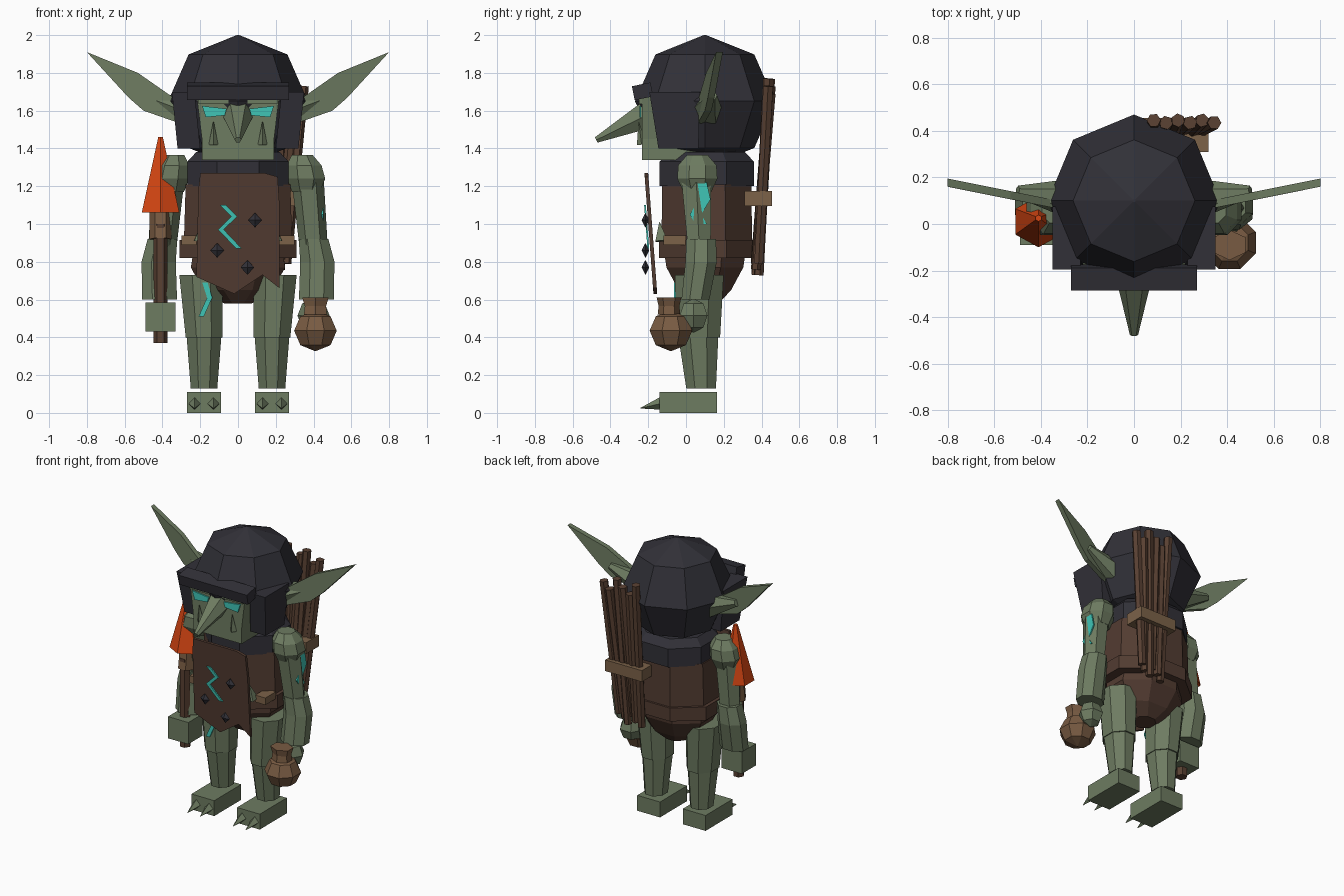
import bpy, bmesh, math
from mathutils import Vector, Matrix


def mat(name, rgb):
    m = bpy.data.materials.new(name)
    m.diffuse_color = (*rgb, 1)
    return m


SKIN = mat("green skin", (0.155, 0.2, 0.12))
HOOD = mat("charcoal cloth", (0.031, 0.03, 0.039))
LEATHER = mat("dark leather", (0.085, 0.045, 0.031))
WOOD = mat("brown wood", (0.1, 0.052, 0.032))
TAN = mat("tan leather", (0.2, 0.122, 0.066))
BAG = mat("bag cloth", (0.19, 0.105, 0.055))
ORANGE = mat("orange blade", (0.66, 0.06, 0.006))
CYAN = mat("turquoise glow", (0.05, 0.56, 0.47))


def make(name, verts, faces, m):
    me = bpy.data.meshes.new(name)
    me.from_pydata([tuple(v) for v in verts], [], faces)
    bm = bmesh.new()
    bm.from_mesh(me)
    bmesh.ops.recalc_face_normals(bm, faces=bm.faces)
    bm.to_mesh(me)
    bm.free()
    me.materials.append(m)
    ob = bpy.data.objects.new(name, me)
    bpy.context.scene.collection.objects.link(ob)
    return ob


def skin_rings(name, rings, m):
    n = len(rings[0])
    verts = [v for r in rings for v in r]
    faces = [tuple(range(n)), tuple(range(len(verts) - n, len(verts)))]
    for k in range(len(rings) - 1):
        for i in range(n):
            j = (i + 1) % n
            faces.append((k * n + i, k * n + j, (k + 1) * n + j, (k + 1) * n + i))
    return make(name, verts, faces, m)


def loft(name, rings, n, m, phase=0.5):
    """Stacked rings of (x, y, z, rx, ry); phase in steps of one side."""
    out = []
    for x, y, z, rx, ry in rings:
        out.append([(x + rx * math.cos((i + phase) * math.tau / n),
                     y + ry * math.sin((i + phase) * math.tau / n), z) for i in range(n)])
    return skin_rings(name, out, m)


def tube(name, p0, p1, r0, r1, n, m):
    p0, p1 = Vector(p0), Vector(p1)
    q = (p1 - p0).to_track_quat('Z', 'Y')
    rings = [[p + q @ Vector((r * math.cos(i * math.tau / n), r * math.sin(i * math.tau / n), 0))
              for i in range(n)] for p, r in ((p0, r0), (p1, r1))]
    return skin_rings(name, rings, m)


def box(name, lo, hi, m, rot=0):
    c = (Vector(lo) + Vector(hi)) / 2
    h = (Vector(hi) - Vector(lo)) / 2
    R = Matrix.Rotation(rot, 3, 'X')
    rings = [[c + R @ Vector((sx * h.x, sy * h.y, sz * h.z))
              for sx, sy in ((-1, -1), (1, -1), (1, 1), (-1, 1))] for sz in (-1, 1)]
    return skin_rings(name, rings, m)


def plate(name, outline, place, thick, m):
    """Flat outline extruded; place(u, v, depth) gives the position."""
    return skin_rings(name, [[place(u, v, d) for u, v in outline] for d in (0, thick)], m)


def zigzag(name, path, half, place, m):
    """Bolt-shaped strip along a path, widened in the u direction."""
    rings = []
    for u, v in path:
        rings.append([place(u - half, v, 0), place(u + half, v, 0),
                      place(u + half, v, 0.009), place(u - half, v, 0.009)])
    return skin_rings(name, rings, m)


def ball(name, c, r, rz, n, m, phase=0.0):
    rings = []
    for a in (-89, -45, 0, 45, 89):
        t = math.radians(a)
        rings.append((c[0], c[1], c[2] + rz * math.sin(t), r * math.cos(t), r * math.cos(t)))
    return loft(name, rings, n, m, phase)


# Hood, brim and collar
ball("hood", (0, 0.1, 1.65), 0.37, 0.35, 8, HOOD)
box("hood_brim", (-0.27, -0.28, 1.665), (0.27, -0.18, 1.74), HOOD, 0.2)
loft("collar", [(0, 0.11, 1.2, 0.29, 0.27), (0, 0.11, 1.33, 0.29, 0.27),
                (0, 0.11, 1.38, 0.24, 0.22)], 8, HOOD)

# Head and nose
loft("head", [(0, -0.08, 1.34, 0.27, 0.215), (0, -0.08, 1.45, 0.27, 0.215),
              (0, -0.08, 1.68, 0.31, 0.215)], 4, SKIN)
tube("nose", (0, -0.2, 1.58), (0, -0.475, 1.445), 0.085, 0.018, 6, SKIN)

# Torso, belt and hips
loft("torso", [(0, 0.11, 0.9, 0.31, 0.26), (0, 0.11, 1.21, 0.3, 0.255)], 8, LEATHER)
loft("belt", [(0, 0.11, 0.82, 0.335, 0.275), (0, 0.11, 0.915, 0.335, 0.275)], 8, LEATHER)
loft("hips", [(0, 0.1, 0.58, 0.08, 0.08), (0, 0.1, 0.65, 0.2, 0.15),
              (0, 0.1, 0.77, 0.27, 0.22), (0, 0.1, 0.83, 0.26, 0.23)], 8, LEATHER)


# Slanted apron with a ragged hem
def on_apron(u, v, d):
    return Vector((u, -0.15 - 0.075 * (v - 0.6) - d, v))


plate("apron", [(-0.22, 0.72), (-0.02, 0.63), (0.13, 0.73), (0.22, 0.66), (0.22, 1.1),
                (0.21, 1.25), (0.14, 1.27), (-0.2, 1.27), (-0.21, 1.18)], on_apron, 0.02, LEATHER)
zigzag("apron_rune", [(-0.08, 1.1), (-0.02, 1.04), (-0.09, 0.97), (0.005, 0.87)], 0.015,
       lambda u, v, d: on_apron(u, v, d + 0.025), CYAN)
for x, z in ((0.09, 1.02), (-0.11, 0.86), (0.05, 0.77)):
    loft("apron_stud", [(x, -0.215, z - 0.038, 0.001, 0.001), (x, -0.215, z, 0.036, 0.02),
                        (x, -0.215, z + 0.038, 0.001, 0.001)], 4, HOOD, 0)

# Mirrored body parts
for s in (-1, 1):
    # ears
    plate("ear", [(0.3, 1.53), (0.5, 1.6), (0.58, 1.67), (0.8, 1.91), (0.53, 1.8), (0.3, 1.64)],
          lambda u, v, d: Vector((s * u, 0.06 + 0.2 * (u - 0.3) + d, v)), 0.035, SKIN)
    tube("ear_root", (s * 0.28, 0.11, 1.6), (s * 0.5, 0.14, 1.68), 0.085, 0.025, 6, SKIN)
    # side flaps of the hood, eyes and tusks
    loft("hood_flap", [(s * 0.26, -0.04, 1.4, 0.085, 0.15), (s * 0.29, -0.06, 1.7, 0.085, 0.19)],
         4, HOOD)
    plate("eye", [(0.07, 1.575), (0.17, 1.565), (0.19, 1.625), (0.06, 1.61)],
          lambda u, v, d: Vector((s * u, -0.238 - d, v)), 0.009, CYAN)
    box("brow", (s * 0.13 - 0.08, -0.25, 1.635), (s * 0.13 + 0.08, -0.2, 1.67), SKIN)
    tube("tusk", (s * 0.13, -0.235, 1.42), (s * 0.13, -0.25, 1.54), 0.025, 0.002, 4, SKIN)
    # belt loops and spikes
    box("belt_loop", (s * 0.26 - 0.04, -0.12, 0.89), (s * 0.26 + 0.04, 0.0, 0.94), TAN)
    tube("belt_spike", (s * 0.2, -0.13, 0.91), (s * 0.19, -0.14, 1.01), 0.045, 0.002, 4, SKIN)
    # legs and feet
    loft("thigh", [(s * 0.18, 0.065, 0.4, 0.105, 0.125), (s * 0.195, 0.07, 0.73, 0.125, 0.14)],
         8, SKIN)
    loft("shin", [(s * 0.18, 0.08, 0.13, 0.076, 0.085), (s * 0.18, 0.065, 0.41, 0.1, 0.115)],
         8, SKIN)
    box("foot", (s * 0.18 - 0.09, -0.14, 0), (s * 0.18 + 0.09, 0.165, 0.11), SKIN)
    for dx in (-0.05, 0.05):
        tube("toe_claw", (s * 0.18 + dx, -0.13, 0.05), (s * 0.18 + dx, -0.24, 0.025),
             0.034, 0.002, 4, SKIN)
    # arms
    loft("shoulder", [(s * 0.36, 0.06, 1.17, 0.08, 0.08), (s * 0.36, 0.06, 1.24, 0.11, 0.115),
                      (s * 0.35, 0.06, 1.31, 0.1, 0.11), (s * 0.34, 0.06, 1.365, 0.06, 0.06)],
         8, SKIN)
    loft("upper_arm", [(s * 0.4, 0.07, 0.88, 0.075, 0.07), (s * 0.37, 0.055, 1.22, 0.085, 0.09)],
         6, SKIN, 0)
    loft("forearm", [(s * 0.415, 0.05, 0.6, 0.1, 0.08), (s * 0.42, 0.08, 0.8, 0.098, 0.09),
                     (s * 0.4, 0.08, 0.92, 0.085, 0.085)], 8, SKIN)

# Glowing marks on arm and leg
zigzag("arm_rune", [(0.08, 1.22), (0.1, 1.13), (0.05, 1.05), (0.08, 1.0)], 0.03,
       lambda u, v, d: Vector((0.443 + d, u, v)), CYAN)
zigzag("leg_rune", [(-0.175, 0.69), (-0.15, 0.61), (-0.195, 0.51)], 0.014,
       lambda u, v, d: Vector((u, -0.055 - d, v)), CYAN)

# Hands
box("right_fist", (-0.49, -0.09, 0.43), (-0.33, 0.07, 0.585), SKIN)
ball("left_fist", (0.4, 0.04, 0.515), 0.085, 0.09, 6, SKIN)

# Short spear
tube("spear_shaft", (-0.41, -0.01, 0.37), (-0.41, -0.01, 1.0), 0.038, 0.038, 6, WOOD)
tube("spear_socket", (-0.41, 0.0, 0.92), (-0.41, 0.02, 1.07), 0.058, 0.058, 6, BAG)
loft("spear_blade", [(-0.41, 0.01, 1.06, 0.115, 0.11), (-0.41, 0.025, 1.46, 0.014, 0.014)],
     6, ORANGE)

# Tied bag
ball("bag", (0.41, -0.08, 0.435), 0.122, 0.108, 8, BAG, 0.5)
loft("bag_neck", [(0.41, -0.09, 0.52, 0.07, 0.06), (0.41, -0.09, 0.565, 0.065, 0.055),
                  (0.41, -0.09, 0.61, 0.08, 0.065)], 6, BAG)

# Bundle of stakes on the back
for i in range(6):
    top = (0.085 + 0.052 * i, 0.445 - 0.01 * (i % 2), 1.77 - 0.04 * ((i * 2) % 3))
    foot = (0.09 + 0.033 * i, 0.37 + 0.015 * (i % 2), 0.73 + 0.03 * (i % 3))
    tube("stake", foot, top, 0.027, 0.03, 6, WOOD)
box("stake_band", (0.03, 0.31, 1.095), (0.32, 0.455, 1.175), TAN)
